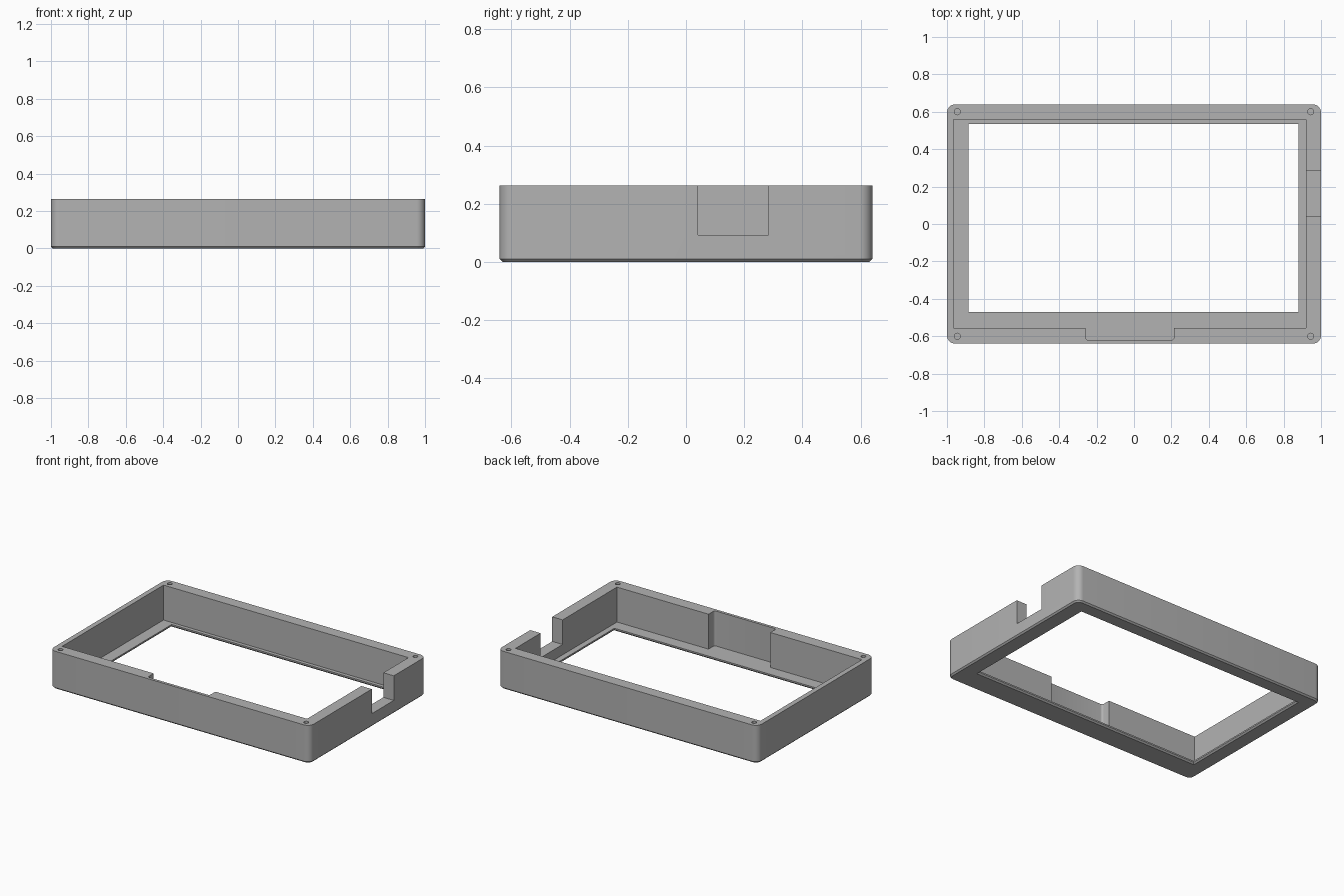
import bpy
import bmesh
from math import cos, sin, pi, radians

HEIGHT, FLOOR, CHAMFER = 0.263, 0.02, 0.01

if "Cube" in bpy.data.objects:
    bpy.data.objects.remove(bpy.data.objects["Cube"], do_unlink=True)

grey = bpy.data.materials.new("plain grey")
grey.use_nodes = True
grey.diffuse_color = (0.45, 0.45, 0.45, 1)
grey.node_tree.nodes["Principled BSDF"].inputs["Base Color"].default_value = (0.45, 0.45, 0.45, 1)


def loft(name, rings):
    """Solid through matching outlines, each given as (points, z)."""
    bm = bmesh.new()
    loops = [[bm.verts.new((x, y, z)) for x, y in pts] for pts, z in rings]
    bm.faces.new(loops[0][::-1])
    bm.faces.new(loops[-1])
    for low, high in zip(loops, loops[1:]):
        n = len(low)
        for i in range(n):
            j = (i + 1) % n
            bm.faces.new((low[i], low[j], high[j], high[i]))
    bmesh.ops.recalc_face_normals(bm, faces=bm.faces)
    mesh = bpy.data.meshes.new(name)
    bm.to_mesh(mesh)
    bm.free()
    mesh.materials.append(grey)
    obj = bpy.data.objects.new(name, mesh)
    bpy.context.collection.objects.link(obj)
    return obj


def arc(cx, cy, r, start, steps=8, sweep=pi / 2):
    return [(cx + r * cos(start + sweep * i / steps),
             cy + r * sin(start + sweep * i / steps)) for i in range(steps + 1)]


def rounded(hx, hy, r):
    pts = []
    for k, (sx, sy) in enumerate([(1, 1), (-1, 1), (-1, -1), (1, -1)]):
        pts += arc(sx * (hx - r), sy * (hy - r), r, k * pi / 2)
    return pts


def rect(x0, x1, y0, y1, grow=0):
    return [(x0 - grow, y0 - grow), (x1 + grow, y0 - grow),
            (x1 + grow, y1 + grow), (x0 - grow, y1 + grow)]


# Outer body with rounded corners and a chamfered bottom edge
frame = loft("bezel_frame", [
    (rounded(1 - CHAMFER, 0.64 - CHAMFER, 0.035), 0),
    (rounded(1, 0.64, 0.045), CHAMFER),
    (rounded(1, 0.64, 0.045), HEIGHT)])

# Pocket outline, with a filleted relief in the front wall
r = 0.015
pocket = ([(-0.965, -0.555), (-0.26, -0.555)]
          + arc(-0.26 + r, -0.62 + r, r, pi, 5)
          + arc(0.215 - r, -0.62 + r, r, 1.5 * pi, 5)
          + [(0.215, -0.555), (0.92, -0.555), (0.92, 0.56), (-0.965, 0.56)])
cutters = [loft("pocket_cutter", [(pocket, FLOOR), (pocket, 0.4)])]

# Display window with a chamfered lower rim
window = (-0.885, 0.88, -0.47, 0.535)
cutters.append(loft("window_cutter", [
    (rect(*window, 2 * CHAMFER), -CHAMFER),
    (rect(*window), CHAMFER),
    (rect(*window), 0.1)]))

# Cable notch in the left wall
notch = rect(0.9, 1.1, 0.042, 0.284)
cutters.append(loft("notch_cutter", [(notch, 0.092), (notch, 0.4)]))

# Blind screw holes in the corners
for sx in (-1, 1):
    for sy in (-1, 1):
        hole = arc(sx * 0.945, sy * 0.6, 0.016, 0, 24, 2 * pi)[:-1]
        cutters.append(loft("screw_hole_cutter", [(hole, 0.1), (hole, 0.4)]))

for cutter in cutters:
    cutter.hide_render = True
    mod = frame.modifiers.new(cutter.name, "BOOLEAN")
    mod.operation, mod.solver, mod.object = "DIFFERENCE", "EXACT", cutter

# Bake the cuts and drop the cutters
bpy.ops.object.select_all(action="DESELECT")
frame.select_set(True)
bpy.context.view_layer.objects.active = frame
for mod in list(frame.modifiers):
    bpy.ops.object.modifier_apply(modifier=mod.name)
for cutter in cutters:
    bpy.data.objects.remove(cutter, do_unlink=True)

bpy.ops.object.shade_smooth_by_angle(angle=radians(30))
